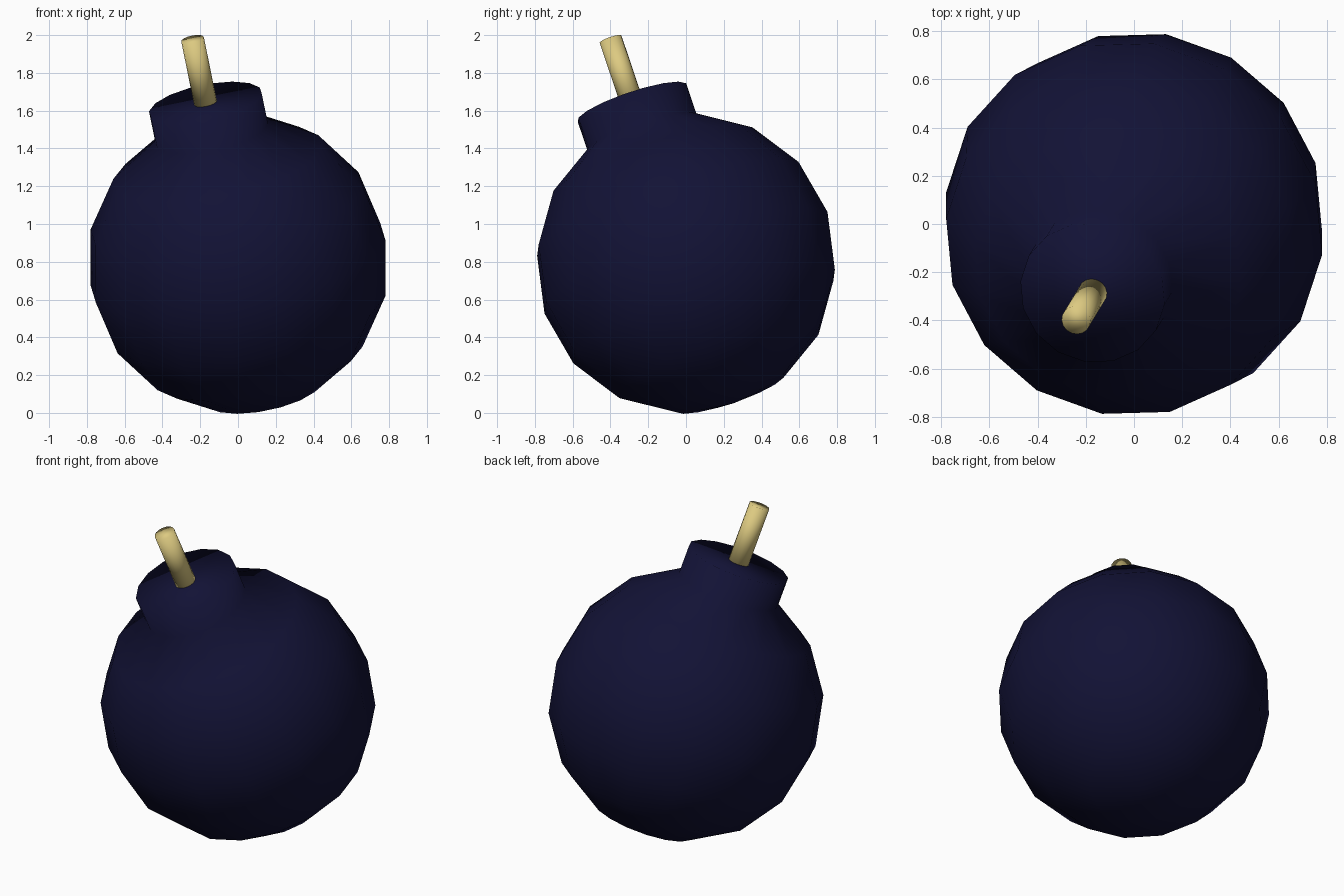
import bpy, bmesh
from math import sin, cos, pi, radians
from mathutils import Matrix, Euler

if "Cube" in bpy.data.objects:
    bpy.data.objects.remove(bpy.data.objects["Cube"])

R = 0.8            # body radius
RIM = 0.91         # height of neck rim along the tilted axis
TIP = 1.272        # height of fuse tip along the tilted axis
TILT = (Matrix.Translation((0, 0, 0.795))
        @ Euler((radians(18.3), radians(-11.5), 0)).to_matrix().to_4x4())


def material(name, color):
    m = bpy.data.materials.new(name)
    m.diffuse_color = color
    m.use_nodes = True
    m.node_tree.nodes["Principled BSDF"].inputs["Base Color"].default_value = m.diffuse_color
    return m


def lathe(name, profile, segments, phase, mat):
    """Revolve (radius, height) points about the tilted axis; smooth shaded, ends closed."""
    bm = bmesh.new()
    rings = []
    for r, z in profile:
        if r < 1e-5:
            rings.append([bm.verts.new((0, 0, z))])
        else:
            angles = [phase + 2 * pi * i / segments for i in range(segments)]
            rings.append([bm.verts.new((r * cos(a), r * sin(a), z)) for a in angles])
    for lo, hi in zip(rings, rings[1:]):
        for i in range(segments):
            j = (i + 1) % segments
            if len(lo) == 1:
                bm.faces.new((lo[0], hi[j], hi[i]))
            else:
                bm.faces.new((lo[i], lo[j], hi[j], hi[i]))
    if len(rings[0]) > 1:
        bm.faces.new(rings[0][::-1])
    bm.faces.new(rings[-1])
    for f in bm.faces:
        f.smooth = True
    bm.transform(TILT)
    bm.normal_update()
    me = bpy.data.meshes.new(name)
    bm.to_mesh(me)
    bm.free()
    me.materials.append(mat)
    ob = bpy.data.objects.new(name, me)
    bpy.context.collection.objects.link(ob)
    return ob


navy = material("navy", (0.006, 0.006, 0.036, 1))
straw = material("straw", (0.72, 0.59, 0.22, 1))

# Round body: eight-ring sphere whose top ring is extruded into the neck
body = [(R * sin(pi * k / 8), -R * cos(pi * k / 8)) for k in range(8)]
lathe("body_and_neck", body + [(body[-1][0], RIM)], 16, radians(12.9), navy)

# Fuse rod standing on the neck cap
lathe("fuse", [(0.061, RIM - 0.01), (0.061, TIP)], 16, 0, straw)
